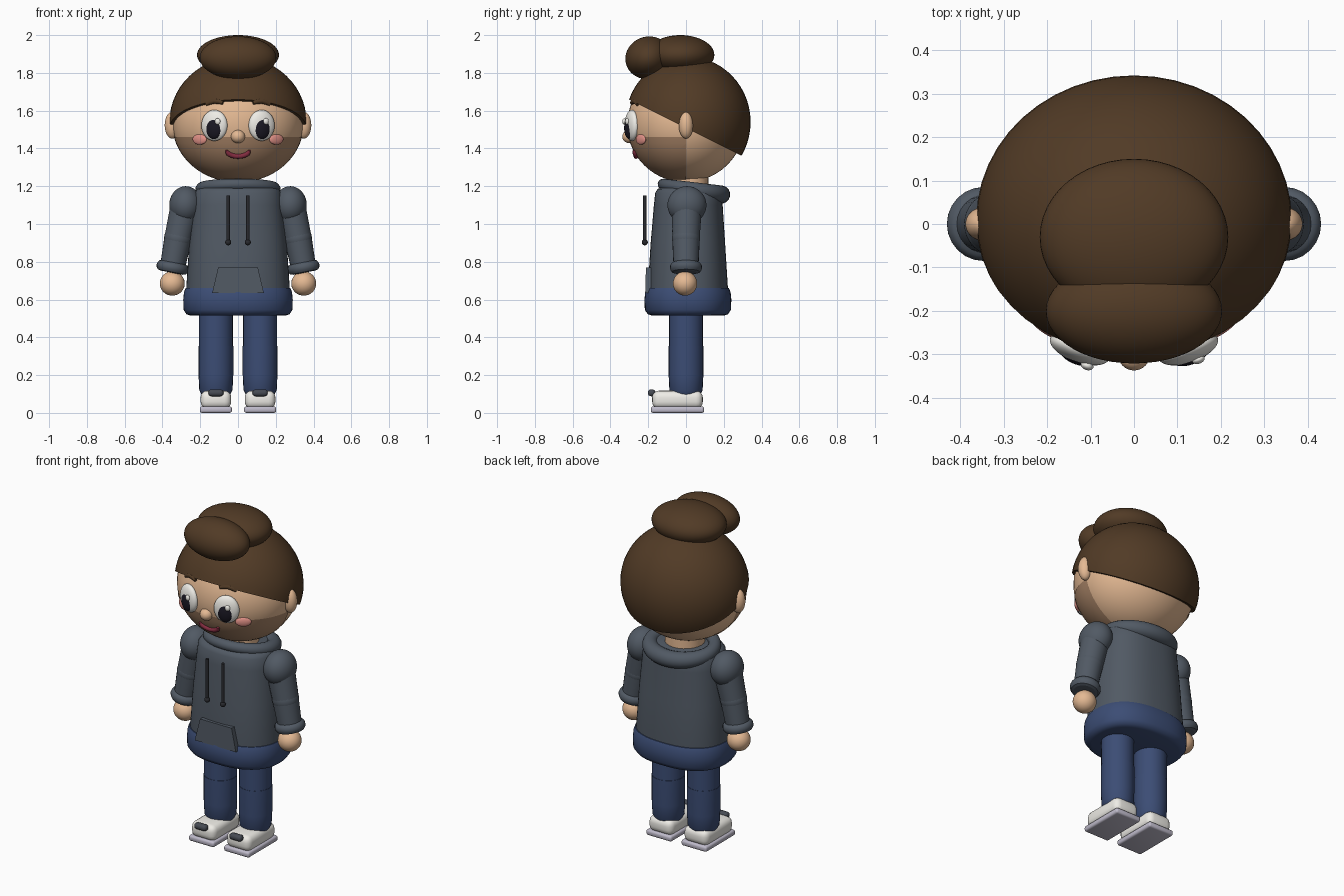
import bpy, bmesh, math
from mathutils import Matrix, Vector

if "Cube" in bpy.data.objects:
    bpy.data.objects.remove(bpy.data.objects["Cube"])


def material(name, *rgb):
    m = bpy.data.materials.new(name)
    m.diffuse_color = [(c / 255) ** 2.2 for c in rgb] + [1]
    m.use_nodes = True
    m.node_tree.nodes["Principled BSDF"].inputs["Base Color"].default_value = m.diffuse_color
    return m


SKIN = material("skin", 228, 184, 146)
STUBBLE = material("stubble", 172, 135, 106)
HAIR = material("hair", 82, 61, 42)
CLOTH = material("cloth", 82, 90, 100)
DENIM = material("denim", 62, 78, 116)
WHITE = material("white", 238, 236, 230)
SOLE = material("sole", 190, 186, 202)
DARK = material("dark", 32, 30, 40)
CORD = material("cord", 45, 46, 50)
BLUSH = material("blush", 226, 145, 135)
LIP = material("lip", 130, 48, 66)
STRAP = material("strap", 72, 76, 84)


def finish(name, mesh, mat, angle=40):
    ob = bpy.data.objects.new(name, mesh)
    bpy.context.collection.objects.link(ob)
    mesh.materials.clear()
    mesh.materials.append(mat)
    bpy.ops.object.select_all(action='DESELECT')
    ob.select_set(True)
    bpy.context.view_layer.objects.active = ob
    bpy.ops.object.shade_smooth_by_angle(angle=math.radians(angle))
    return ob


def from_bm(name, bm, mat, angle=40):
    bmesh.ops.recalc_face_normals(bm, faces=bm.faces[:])
    me = bpy.data.meshes.new(name)
    bm.to_mesh(me)
    bm.free()
    return finish(name, me, mat, angle)


def ellipsoid(name, centre, radii, mat, yaw=0, pitch=0, cuts=(), fill=False):
    """Ellipsoid; each cut (point, normal) keeps the side the normal points to."""
    bm = bmesh.new()
    bmesh.ops.create_uvsphere(bm, u_segments=48, v_segments=28, radius=1)
    bm.transform(Matrix.Translation(centre) @ Matrix.Rotation(yaw, 4, 'Z')
                 @ Matrix.Rotation(pitch, 4, 'X') @ Matrix.Diagonal((*radii, 1)))
    for point, normal in cuts:
        r = bmesh.ops.bisect_plane(bm, geom=bm.verts[:] + bm.edges[:] + bm.faces[:],
                                   plane_co=point, plane_no=normal, clear_inner=True)
        if fill:
            edges = [e for e in r["geom_cut"] if isinstance(e, bmesh.types.BMEdge)]
            bmesh.ops.holes_fill(bm, edges=edges)
    return from_bm(name, bm, mat)


def tube(name, points, radii, mat, cyclic=False, sides=6):
    """Round tube through points with a radius at each."""
    cu = bpy.data.curves.new(name, 'CURVE')
    cu.dimensions = '3D'
    cu.bevel_depth, cu.bevel_resolution, cu.use_fill_caps = 1, sides, True
    sp = cu.splines.new('POLY')
    sp.points.add(len(points) - 1)
    for p, co, r in zip(sp.points, points, radii):
        p.co, p.radius = (*co, 1), r
    sp.use_cyclic_u = cyclic
    tmp = bpy.data.objects.new("tmp", cu)
    bpy.context.collection.objects.link(tmp)
    me = bpy.data.meshes.new_from_object(tmp.evaluated_get(bpy.context.evaluated_depsgraph_get()))
    bpy.data.objects.remove(tmp)
    return finish(name, me, mat)


def loft(name, rings, mat, power=2.4, n=56):
    """Stack of rounded-oval rings (z, rx, ry, centre y)."""
    bm = bmesh.new()
    loops = []
    for z, rx, ry, cy in rings:
        loop = []
        for i in range(n):
            c, s = math.cos(math.tau * i / n), math.sin(math.tau * i / n)
            loop.append(bm.verts.new((rx * math.copysign(abs(c) ** (2 / power), c),
                                      cy + ry * math.copysign(abs(s) ** (2 / power), s), z)))
        loops.append(loop)
    for a, b in zip(loops, loops[1:]):
        for i in range(n):
            bm.faces.new((a[i], a[(i + 1) % n], b[(i + 1) % n], b[i]))
    bm.faces.new(loops[0])
    bm.faces.new(loops[-1])
    return from_bm(name, bm, mat)


def block(name, centre, size, mat, bevel, segments=4):
    bm = bmesh.new()
    bmesh.ops.create_cube(bm, size=1)
    bm.transform(Matrix.Translation(centre) @ Matrix.Diagonal((*size, 1)))
    bmesh.ops.bevel(bm, geom=bm.edges[:], offset=bevel, segments=segments,
                    profile=0.5, affect='EDGES')
    return from_bm(name, bm, mat)


def face_point(x, z, out=0.0):
    """Point on the front of the head."""
    return (x, -0.31 * math.sqrt(1 - (x / 0.345) ** 2 - ((z - 1.53) / 0.31) ** 2) - out, z)


# Head, stubble, hair and top knot
ellipsoid("head", (0, 0, 1.53), (0.345, 0.31, 0.307), SKIN)
ellipsoid("stubble", (0, 0, 1.53), (0.348, 0.313, 0.31), STUBBLE,
          cuts=[((0, 0, 1.46), (0, 0, -1)), ((0, 0, 0), (0, -1, 0))])
ellipsoid("hair_cap", (0, 0.01, 1.54), (0.363, 0.332, 0.345), HAIR,
          cuts=[((0, 0, 1.508), (0, 0.447, 0.894))], fill=True)
ellipsoid("hair_bun_back", (0, -0.03, 1.895), (0.217, 0.18, 0.105), HAIR)
ellipsoid("hair_bun_front", (0, -0.2, 1.88), (0.203, 0.122, 0.112), HAIR, pitch=0.3)

# Facial features
ellipsoid("nose", (0, -0.3, 1.463), (0.037, 0.037, 0.035), SKIN)
for side, s in (("left", 1), ("right", -1)):
    yaw = 0.34 * s
    ellipsoid("ear_" + side, (0.348 * s, 0, 1.523), (0.04, 0.038, 0.071), SKIN)
    ellipsoid("eye_" + side, face_point(0.125 * s, 1.522, -0.002), (0.072, 0.032, 0.082), WHITE, yaw)
    ellipsoid("pupil_" + side, face_point(0.128 * s, 1.508, 0.014), (0.045, 0.023, 0.058), DARK, yaw)
    hx = 0.128 * s + 0.02
    ellipsoid("eye_glint_" + side, face_point(hx, 1.543, 0.032), (0.015, 0.01, 0.017), WHITE, yaw)
    ellipsoid("cheek_" + side, face_point(0.203 * s, 1.448, 0.002), (0.044, 0.013, 0.028), BLUSH, 0.6 * s)
    brow = [(0.17, 1.632), (0.15, 1.644), (0.125, 1.651), (0.1, 1.648), (0.08, 1.641)]
    tube("brow_" + side, [face_point(x * s, z, 0.008) for x, z in brow],
         [0.008, 0.013, 0.014, 0.013, 0.009], HAIR)
mouth = [(0.06 * math.sin(t), 1.39 - 0.032 * math.cos(t))
         for t in [math.radians(a) for a in range(-90, 91, 15)]]
tube("mouth", [face_point(x, z, 0.006) for x, z in mouth],
     [0.007, 0.01] + [0.013] * 9 + [0.01, 0.007], LIP)

# Neck, hoodie body and hood roll
tube("neck", [(0, 0.01, 1.12), (0, 0.01, 1.28)], [0.11, 0.11], SKIN, sides=10)
loft("hoodie_body", [(0.62, 0.272, 0.21, 0.01), (0.66, 0.274, 0.212, 0.01), (0.9, 0.258, 0.197, 0.01),
                     (1.1, 0.238, 0.182, 0.012), (1.165, 0.23, 0.177, 0.014),
                     (1.185, 0.215, 0.165, 0.014), (1.195, 0.19, 0.14, 0.014)], CLOTH)
hood, hood_r = [], []
for i in range(40):
    a = math.tau * i / 40
    hood.append((0.187 * math.cos(a), 0.033 + 0.153 * math.sin(a), 1.183 - 0.027 * math.sin(a)))
    hood_r.append(0.039 + 0.009 * math.sin(a))
tube("hood_roll", hood, hood_r, CLOTH, cyclic=True)

# Front pocket
bm = bmesh.new()
front, back = [[bm.verts.new((x, y + (0.004 if z > 0.7 else 0), z))
                for x, z in ((-0.137, 0.635), (0.137, 0.635), (0.105, 0.77), (-0.105, 0.77))]
               for y in (-0.216, -0.17)]
bm.faces.new(front)
bm.faces.new(back[::-1])
for i in range(4):
    j = (i + 1) % 4
    bm.faces.new((front[i], front[j], back[j], back[i]))
from_bm("pocket", bm, CLOTH)

# Hips
loft("hips", [(0.515, 0.25, 0.19, 0.01), (0.522, 0.272, 0.212, 0.01), (0.545, 0.288, 0.228, 0.01),
              (0.6, 0.29, 0.23, 0.01), (0.64, 0.286, 0.226, 0.01), (0.66, 0.278, 0.217, 0.01),
              (0.662, 0.25, 0.19, 0.01)], DENIM)

# Drawstrings, arms, legs and shoes
for side, s in (("left", 1), ("right", -1)):
    tube("drawstring_" + side, [(0.052 * s, -0.218, 1.15), (0.052 * s, -0.218, 0.9)], [0.009] * 2, CORD)
    ellipsoid("drawstring_end_" + side, (0.052 * s, -0.218, 0.903), (0.016,) * 3, CORD)

    shoulder, elbow = Vector((0.277 * s, 0.005, 1.1)), Vector((0.317 * s, 0, 0.925))
    wrist = Vector((0.347 * s, 0, 0.77))
    ellipsoid("shoulder_" + side, shoulder, (0.087, 0.103, 0.1), CLOTH)
    tube("upper_arm_" + side, [shoulder, elbow], [0.08, 0.073], CLOTH, sides=10)
    ellipsoid("elbow_" + side, elbow, (0.074,) * 3, CLOTH)
    tube("forearm_" + side, [elbow, wrist], [0.073, 0.066], CLOTH, sides=10)
    axis = (wrist - elbow).normalized()
    cuff = [(-0.028, 0.064), (-0.024, 0.075), (-0.012, 0.083), (0, 0.085),
            (0.012, 0.083), (0.024, 0.075), (0.028, 0.06)]
    tube("cuff_" + side, [wrist + axis * d for d, r in cuff], [r for d, r in cuff], CLOTH, sides=10)
    ellipsoid("hand_" + side, (0.348 * s, -0.005, 0.685), (0.066, 0.064, 0.064), SKIN)

    x = 0.117 * s
    tube("upper_leg_" + side, [(x, 0, 0.57), (x, 0, 0.35)], [0.09, 0.09], DENIM, sides=10)
    tube("lower_leg_" + side, [(x, 0, 0.355), (x, 0, 0.2), (x, 0, 0.12), (x, 0, 0.095)],
         [0.092, 0.092, 0.088, 0.075], DENIM, sides=10)
    block("sole_" + side, (x, -0.045, 0.017), (0.17, 0.282, 0.034), SOLE, 0.012, 3)
    block("shoe_" + side, (x, -0.045, 0.07), (0.162, 0.268, 0.095), WHITE, 0.036)
    block("shoe_strap_" + side, (x, -0.182, 0.106), (0.08, 0.04, 0.036), STRAP, 0.016)
